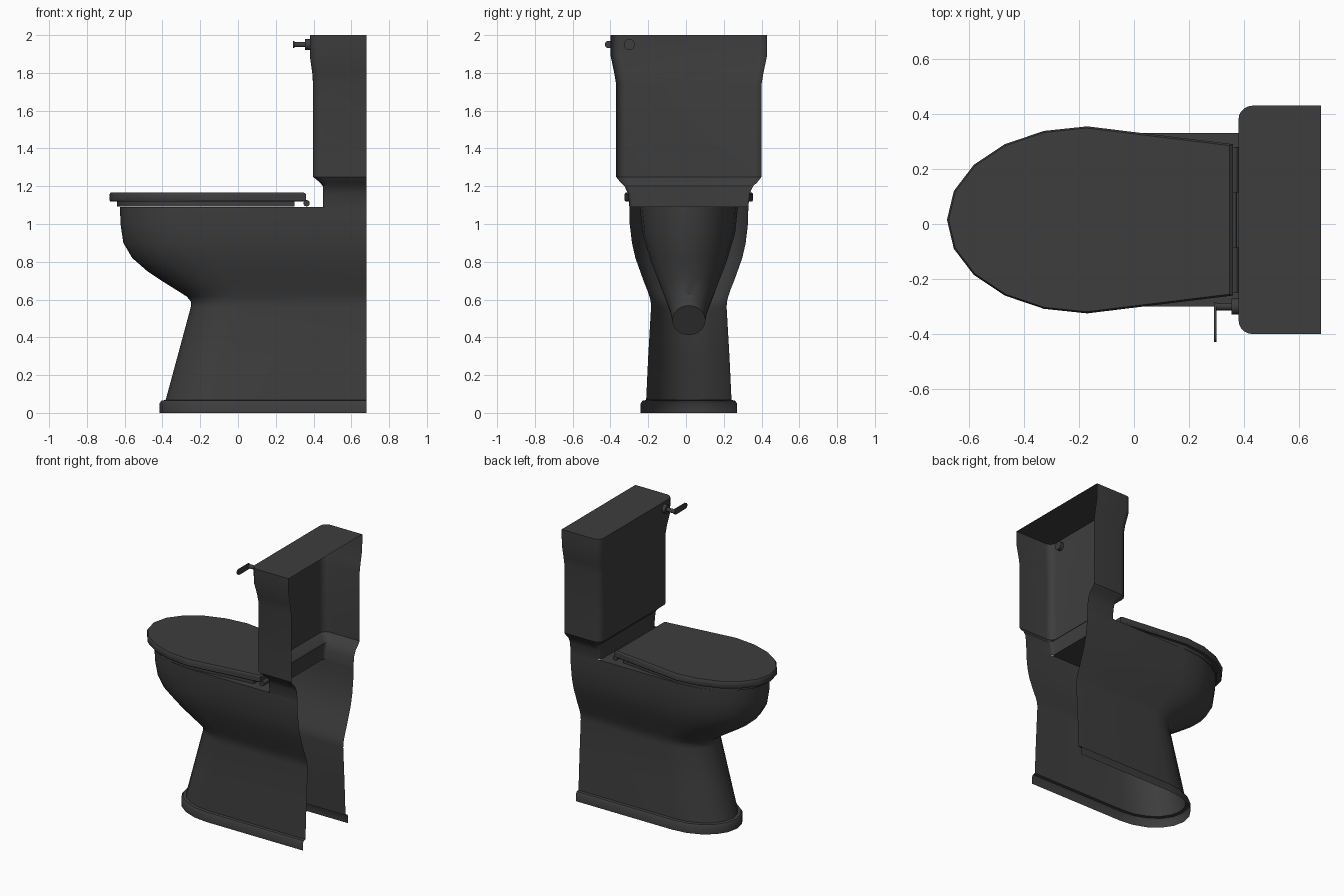
import bpy, bmesh, math
from mathutils import Matrix, Vector

if "Cube" in bpy.data.objects:
    bpy.data.objects.remove(bpy.data.objects["Cube"])

YC = 0.015      # symmetry line of the body
BACK = 0.68     # open rear plane

mat = bpy.data.materials.new("charcoal ceramic")
mat.use_nodes = True
colour = (0.047, 0.047, 0.047, 1)
mat.diffuse_color = colour
mat.node_tree.nodes["Principled BSDF"].inputs["Base Color"].default_value = colour


def finish(name, bm, angle=35):
    mesh = bpy.data.meshes.new(name)
    bm.to_mesh(mesh)
    bm.free()
    ob = bpy.data.objects.new(name, mesh)
    bpy.context.collection.objects.link(ob)
    mesh.materials.append(mat)
    bpy.ops.object.select_all(action='DESELECT')
    ob.select_set(True)
    bpy.context.view_layer.objects.active = ob
    bpy.ops.object.shade_smooth_by_angle(angle=math.radians(angle))
    return ob


def u_outline(front, half, centre, back, back_half=None):
    """Half ellipse at the front, running on to a straight back."""
    back_half = half if back_half is None else back_half
    pts = [(back, YC - back_half)]
    for i in range(-5, 6):
        a = math.radians(18 * i)
        pts.append((centre - (centre - front) * math.cos(a), YC + half * math.sin(a)))
    return pts + [(back, YC + back_half)]


def tank_outline(front, half, radius):
    """Box section with rounded front corners, open at the back."""
    pts = [(BACK, YC - half)]
    for side in (-1, 1):
        arc = []
        for i in range(6):
            a = math.radians(18 * i)
            arc.append((front + radius - radius * math.sin(a),
                        YC + side * (half - radius + radius * math.cos(a))))
        pts += arc if side < 0 else arc[::-1]
    return pts + [(BACK, YC + half)]


def loft(bm, rings, closed=False):
    rows = [[bm.verts.new(p) for p in ring] for ring in rings]
    n = len(rows[0])
    for low, high in zip(rows, rows[1:]):
        for i in range(n if closed else n - 1):
            j = (i + 1) % n
            bm.faces.new((low[j], low[i], high[i], high[j]))
    return rows


def at(pts, z):
    return [(x, y, z) for x, y in pts]


# Foot, pedestal and bowl: height, front, half width, centre of the curve
body = [(0, -.415, .255, -.08), (.05, -.415, .255, -.08), (.065, -.405, .245, -.08),
        (.068, -.383, .226, -.08), (.3, -.32, .215, -.04), (.56, -.25, .2, 0),
        (.59, -.25, .202, 0), (.615, -.27, .208, -.01), (.65, -.325, .22, -.03),
        (.7, -.405, .24, -.06), (.75, -.48, .258, -.09), (.82, -.56, .283, -.13),
        (.9, -.607, .301, -.15), (1, -.622, .313, -.17), (1.09, -.625, .315, -.17)]
bm = bmesh.new()
loft(bm, [at(u_outline(f, h, c, BACK), z) for z, f, h, c in body])
finish("bowl_and_pedestal", bm, 40)

# Tank shell with a closed top and an open back
tank = [(1.09, .45, .315, .02), (1.16, .45, .322, .02), (1.2, .45, .34, .03),
        (1.22, .433, .362, .04), (1.25, .397, .385, .05), (1.74, .397, .385, .05),
        (1.8, .393, .395, .05), (1.89, .38, .414, .05), (2, .38, .415, .05)]
bm = bmesh.new()
rows = loft(bm, [at(tank_outline(f, h, r), z) for z, f, h, r in tank])
bm.faces.new(rows[-1][::-1])
bmesh.ops.recalc_face_normals(bm, faces=bm.faces)
finish("tank", bm)

# Inner funnel: height, centre, half length, half width, tilt of the ring
funnel = [(1.09, -.17, .4, .26, 0), (.95, -.15, .37, .245, 0), (.8, -.08, .27, .2, .1),
          (.66, -.0, .17, .145, .4), (.55, .07, .11, .1, .8), (.49, .14, .09, .088, 1.05)]
bm = bmesh.new()
rings = []
for z, cx, a, b, tilt in funnel:
    ring = []
    for i in range(20):
        t = math.tau * i / 20
        u = a * math.cos(t)
        ring.append((cx + u * math.cos(tilt), YC + b * math.sin(t), z + u * math.sin(tilt)))
    rings.append(ring)
rows = loft(bm, rings, closed=True)
bm.faces.new(rows[-1])
finish("inner_funnel", bm)

# Deck around the bowl opening
bm = bmesh.new()
for pts in (at(u_outline(-.625, .315, -.17, .45), 1.09), rings[0]):
    vs = [bm.verts.new(p) for p in pts]
    for i, v in enumerate(vs):
        bm.edges.new((v, vs[(i + 1) % len(vs)]))
bmesh.ops.triangle_fill(bm, edges=bm.edges[:], use_beauty=True, normal=Vector((0, 0, 1)))
finish("deck", bm)


def slab(name, pts, levels):
    """Closed plate; each level is a height and an inset scale."""
    bm = bmesh.new()
    cx = sum(p[0] for p in pts) / len(pts)
    rows = loft(bm, [[(cx + (x - cx) * s, YC + (y - YC) * s, z) for x, y in pts]
                     for z, s in levels], closed=True)
    bm.faces.new(rows[0])
    bm.faces.new(rows[-1])
    bmesh.ops.recalc_face_normals(bm, faces=bm.faces)
    finish(name, bm, 30)


# Seat and lid
slab("seat", u_outline(-.64, .315, -.17, .3, .265), [(1.092, 1), (1.122, 1)])
slab("lid", u_outline(-.68, .34, -.17, .36, .275),
     [(1.118, .985), (1.126, 1), (1.158, 1), (1.168, .982)])


def rod(name, start, end, radius, sides=14):
    start, end = Vector(start), Vector(end)
    axis = end - start
    turn = axis.to_track_quat('Z', 'Y').to_matrix().to_4x4()
    bm = bmesh.new()
    bmesh.ops.create_cone(bm, cap_ends=True, segments=sides, radius1=radius, radius2=radius,
                          depth=axis.length, matrix=Matrix.Translation((start + end) / 2) @ turn)
    return finish(name, bm)


# Hinges
for label, side in (("left", 1), ("right", -1)):
    rod(label + "_hinge", (.363, YC + side * .1, 1.11), (.363, YC + side * .265, 1.11), .017)
rod("hinge_pin", (.363, YC - .1, 1.11), (.363, YC + .1, 1.11), .011)

# Flush lever
rod("lever_collar", (.355, -.3, 1.95), (.405, -.3, 1.95), .03)
rod("lever_stem", (.298, -.3, 1.95), (.36, -.3, 1.95), .014)
bm = bmesh.new()
loft_rings = []
for x in (.29, .3):
    ring = []
    for i in range(12):
        t = math.tau * (i + .5) / 12
        mid = -.305 if math.cos(t) > 0 else -.41
        ring.append((x, mid + .02 * math.cos(t), 1.95 + .02 * math.sin(t)))
    loft_rings.append(ring)
rows = loft(bm, loft_rings, closed=True)
for row in rows:
    bm.faces.new(row)
bmesh.ops.recalc_face_normals(bm, faces=bm.faces)
finish("lever_arm", bm)
